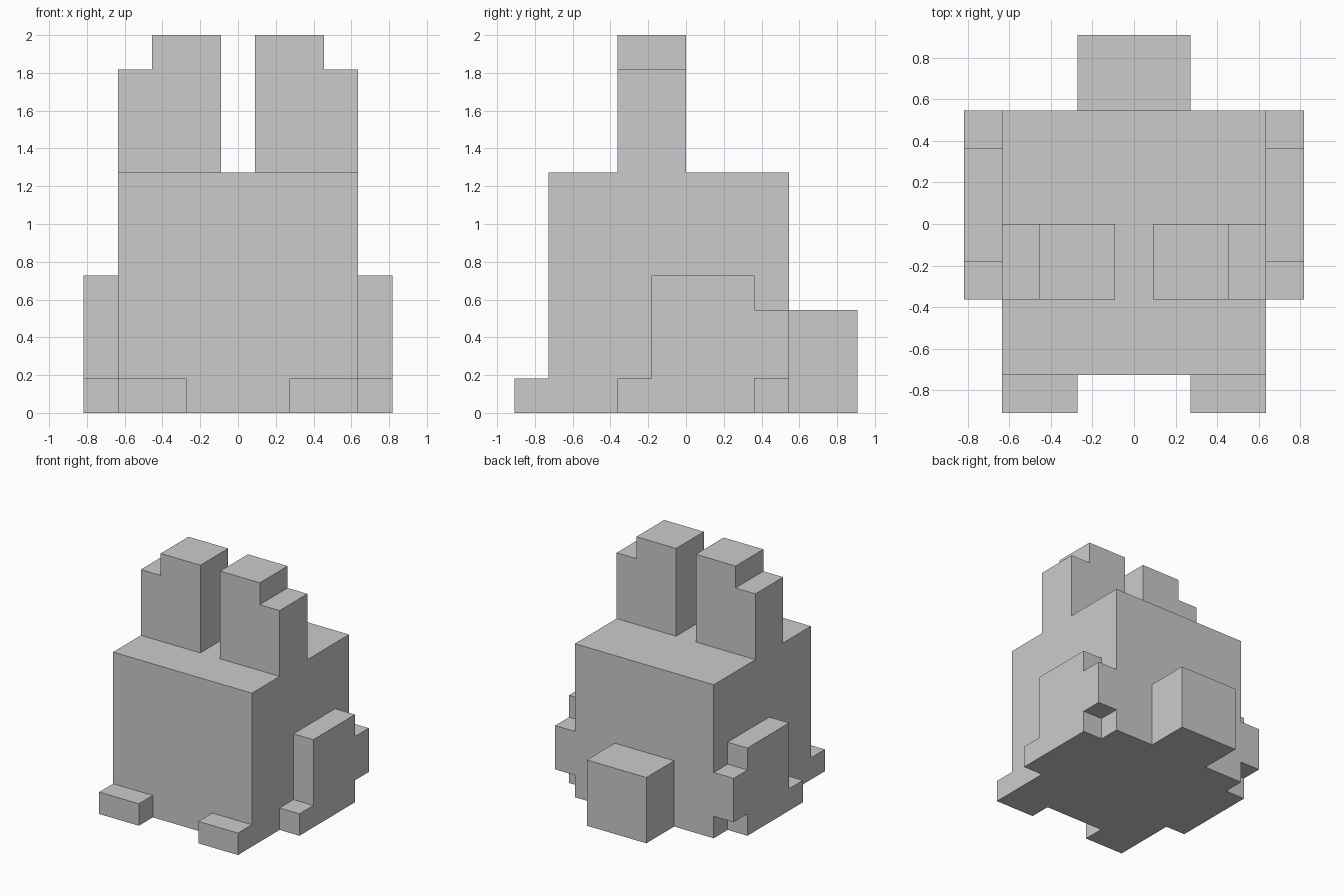
import bpy
import bmesh
from mathutils import Vector

U = 2 / 11  # one block

cube = bpy.data.objects.get("Cube")
if cube:
    bpy.data.objects.remove(cube, do_unlink=True)

GREY = (0.6, 0.6, 0.6, 1)
grey = bpy.data.materials.new("plain_grey")
grey.use_nodes = True
grey.diffuse_color = GREY
grey.node_tree.nodes["Principled BSDF"].inputs["Base Color"].default_value = GREY


def slab(name, outline, axis, start, end, mirror=False):
    """Extrude an outline, in blocks, along x or y."""
    bm = bmesh.new()
    if axis == "x":
        points = [Vector((start, a, b)) for a, b in outline]
        depth = Vector((end - start, 0, 0))
    else:
        points = [Vector((a, start, b)) for a, b in outline]
        depth = Vector((0, end - start, 0))
    face = bm.faces.new([bm.verts.new(p * U) for p in points])
    extruded = bmesh.ops.extrude_face_region(bm, geom=[face], use_keep_orig=True)
    verts = [g for g in extruded["geom"] if isinstance(g, bmesh.types.BMVert)]
    bmesh.ops.translate(bm, verts=verts, vec=depth * U)
    bmesh.ops.recalc_face_normals(bm, faces=bm.faces[:])
    mesh = bpy.data.meshes.new(name)
    bm.to_mesh(mesh)
    bm.free()
    mesh.materials.append(grey)
    obj = bpy.data.objects.new(name, mesh)
    bpy.context.collection.objects.link(obj)
    if mirror:
        obj.modifiers.new("Mirror", "MIRROR").use_mirror_merge = False
    return obj


def rect(a0, a1, b0, b1):
    return [(a0, b0), (a1, b0), (a1, b1), (a0, b1)]


# Body and tail
slab("body", rect(-3.5, 3.5, 0, 7), "y", -4, 3)
slab("tail", rect(-1.5, 1.5, 0, 3), "y", 3, 5)

# Ears with a stepped outer corner
ear = [(0.5, 7), (3.5, 7), (3.5, 10), (2.5, 10), (2.5, 11), (0.5, 11)]
slab("ears", ear, "y", -2, 0, mirror=True)

# Front paws
slab("front_paws", rect(1.5, 3.5, 0, 1), "y", -5, -4, mirror=True)

# Hind legs: toe in front, haunch stepping down at the back
leg = [(-2, 0), (2, 0), (2, 1), (3, 1), (3, 3), (2, 3),
       (2, 4), (-1, 4), (-1, 1), (-2, 1)]
slab("hind_legs", leg, "x", 3.5, 4.5, mirror=True)
